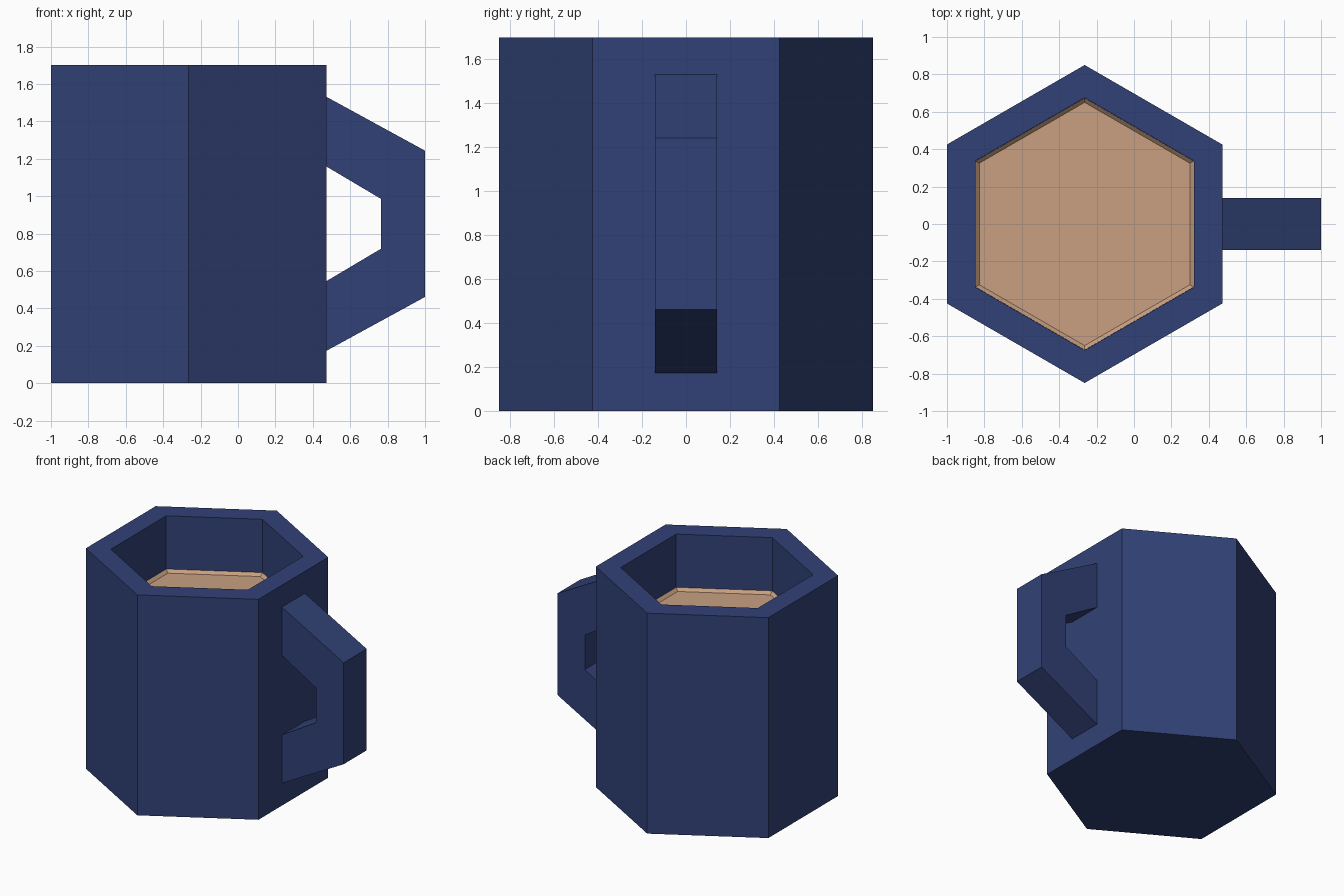
import bpy, bmesh, math

if "Cube" in bpy.data.objects:
    bpy.data.objects.remove(bpy.data.objects["Cube"])

CX, HEIGHT = -0.264, 1.7


def material(name, rgb):
    m = bpy.data.materials.new(name)
    m.diffuse_color = (*rgb, 1)
    m.use_nodes = True
    m.node_tree.nodes["Principled BSDF"].inputs["Base Color"].default_value = m.diffuse_color
    return m


def finish(bm, name, mat):
    bmesh.ops.recalc_face_normals(bm, faces=bm.faces)
    mesh = bpy.data.meshes.new(name)
    bm.to_mesh(mesh)
    bm.free()
    mesh.materials.append(mat)
    obj = bpy.data.objects.new(name, mesh)
    bpy.context.collection.objects.link(obj)


def hex_stack(name, profile, mat):
    """Hexagonal loops of (radius, z) bridged in order, capped at both ends."""
    bm = bmesh.new()
    loops = []
    for r, z in profile:
        angles = [math.radians(90 + 60 * i) for i in range(6)]
        loops.append([bm.verts.new((CX + r * math.cos(a), r * math.sin(a), z)) for a in angles])
    for lo, hi in zip(loops, loops[1:]):
        for i in range(6):
            j = (i + 1) % 6
            bm.faces.new((lo[i], lo[j], hi[j], hi[i]))
    bm.faces.new(loops[0])
    bm.faces.new(loops[-1])
    finish(bm, name, mat)


blue = material("navy glaze", (0.031, 0.053, 0.181))
tan = material("milky coffee", (0.58, 0.35, 0.22))

# Mug body: outer wall, rim, inner wall and floor
hex_stack("mug_body", [(0.85, 0), (0.85, HEIGHT), (0.675, HEIGHT), (0.675, 0.15)], blue)

# Drink with a slightly raised edge against the wall
hex_stack("coffee", [(0.674, 1.2), (0.674, 1.29), (0.65, 1.268)], tan)

# Handle: angular bracket, its upper half mirrored about mid height
upper = [(0.46, 1.166), (0.765, 0.985), (1.0, 1.243), (0.46, 1.538)]
inner, outer = upper[:2], upper[2:]
mid = 0.852
low = lambda p: (p[0], 2 * mid - p[1])
pairs = [(inner[0], outer[1]), (inner[1], outer[0])]
pairs += [(low(a), low(b)) for a, b in reversed(pairs)]

bm = bmesh.new()
rings = []
for a, b in pairs:
    rings.append([bm.verts.new((p[0], y, p[1])) for p, y in
                  ((a, -0.14), (b, -0.14), (b, 0.14), (a, 0.14))])
for r, s in zip(rings, rings[1:]):
    for i in range(4):
        j = (i + 1) % 4
        bm.faces.new((r[i], r[j], s[j], s[i]))
bm.faces.new(rings[0])
bm.faces.new(rings[-1])
finish(bm, "handle", blue)
